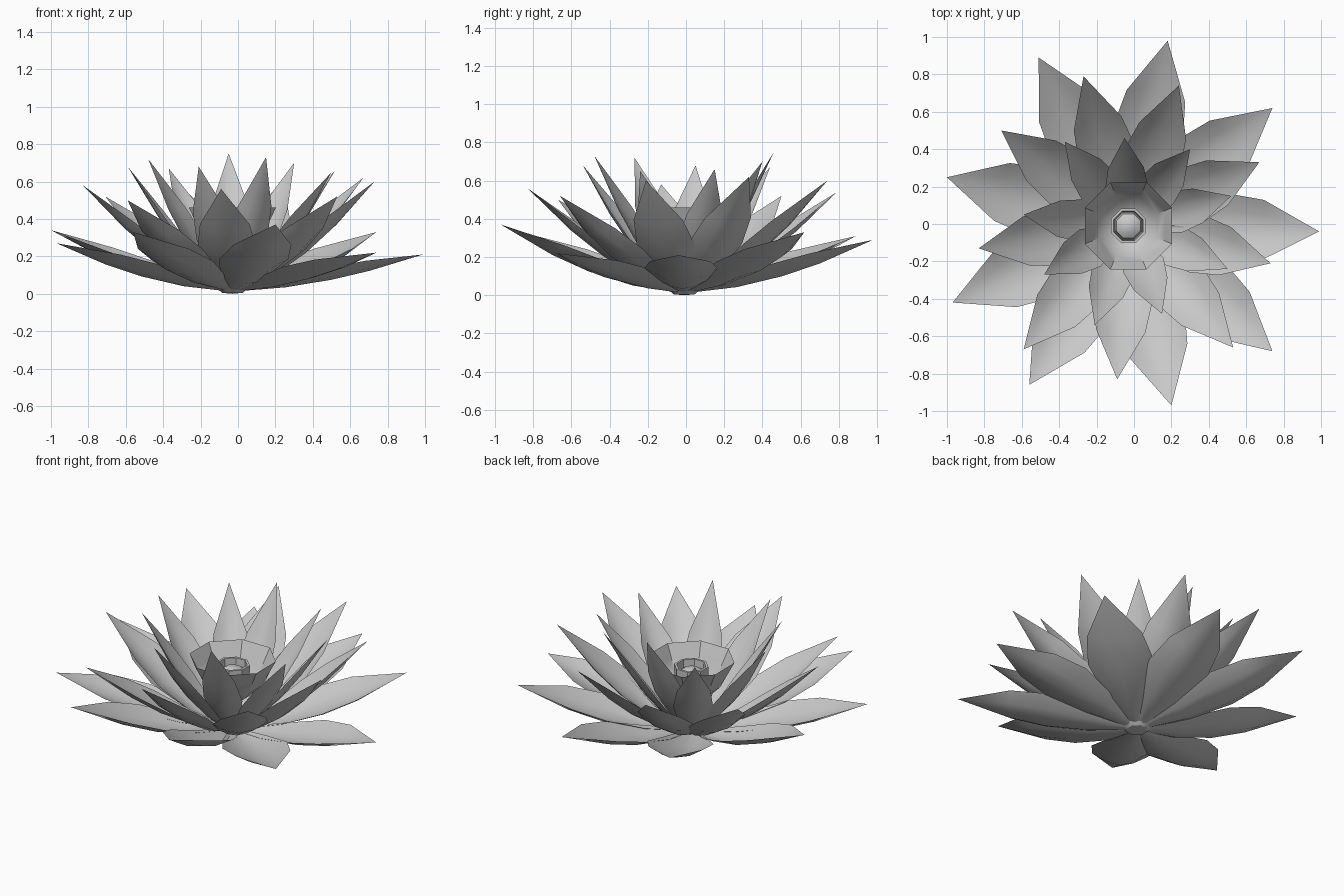
import bpy
import bmesh
import math
from mathutils import Vector

cube = bpy.data.objects.get("Cube")
if cube:
    bpy.data.objects.remove(cube, do_unlink=True)

# One plain grey for the whole flower
grey = bpy.data.materials.new("petal grey")
grey.use_nodes = True
colour = (0.58, 0.58, 0.58, 1)
grey.diffuse_color = colour
grey.node_tree.nodes["Principled BSDF"].inputs["Base Color"].default_value = colour

CENTRE = Vector((-0.03, -0.01, 0))


def finish(name, bm, angle):
    """Turn a bmesh into a smooth shaded object."""
    mesh = bpy.data.meshes.new(name)
    bm.to_mesh(mesh)
    bm.free()
    mesh.materials.append(grey)
    obj = bpy.data.objects.new(name, mesh)
    bpy.context.collection.objects.link(obj)
    bpy.ops.object.select_all(action='DESELECT')
    obj.select_set(True)
    bpy.context.view_layer.objects.active = obj
    bpy.ops.object.shade_smooth_by_angle(angle=math.radians(angle))
    return obj


def lathe(name, profile, sides=8):
    """Revolve a radius and height profile around the flower axis."""
    bm = bmesh.new()
    rings = []
    for radius, height in profile:
        ring = []
        for i in range(sides):
            a = math.tau * (i + 0.5) / sides
            ring.append(bm.verts.new(CENTRE + Vector(
                (radius * math.cos(a), radius * math.sin(a), height))))
        rings.append(ring)
    for low, high in zip(rings, rings[1:]):
        for i in range(sides):
            j = (i + 1) % sides
            bm.faces.new((low[i], low[j], high[j], high[i]))
    bmesh.ops.remove_doubles(bm, verts=bm.verts, dist=0.0001)
    return finish(name, bm, 35)


# Petal outline: fraction along the petal and half width there
OUTLINE = [(0.06, 0.04), (0.28, 0.13), (0.52, 0.19), (0.72, 0.16)]
ACROSS = (-1, -0.5, 0, 0.5, 1)


def petal(name, tip, width, bend):
    """Cupped pointed petal curving up from the flower base to its tip."""
    tip = Vector(tip)
    reach = Vector((tip.x, tip.y, 0)) - CENTRE
    out = reach.normalized()
    side = Vector((-out.y, out.x, 0))
    base = 0.015
    rise = tip.z - base
    bm = bmesh.new()
    rows = []
    for f, half in OUTLINE:
        spine = CENTRE + reach * f + Vector((0, 0, base + rise * f ** bend))
        slope = bend * rise * f ** (bend - 1) / reach.length
        normal = (Vector((0, 0, 1)) - out * slope).normalized()
        half *= width
        rows.append([bm.verts.new(spine + side * half * s + normal * 0.35 * half * s * s)
                     for s in ACROSS])
    for low, high in zip(rows, rows[1:]):
        for i in range(len(ACROSS) - 1):
            bm.faces.new((low[i + 1], low[i], high[i], high[i + 1]))
    point = bm.verts.new(tip)
    for a, b in zip(rows[-1], rows[-1][1:]):
        bm.faces.new((b, a, point))
    bmesh.ops.recalc_face_normals(bm, faces=bm.faces)
    if sum((f.normal.z for f in bm.faces)) < 0:
        bmesh.ops.reverse_faces(bm, faces=bm.faces)
    return finish(name, bm, 60)


# Three layers of nine petals: relative width, bend and petal tips
LAYERS = {
    "outer_petal": (1.0, 1.8, [
        (0.18, 0.98, 0.29), (0.74, 0.62, 0.33), (0.99, -0.04, 0.21),
        (0.74, -0.68, 0.22), (0.2, -0.97, 0.37), (-0.56, -0.86, 0.33),
        (-0.97, -0.42, 0.27), (-1, 0.25, 0.34), (-0.51, 0.89, 0.31)]),
    "middle_petal": (0.83, 1.6, [
        (0.24, 0.74, 0.6), (0.67, 0.33, 0.62), (0.73, -0.21, 0.6),
        (0.53, -0.66, 0.52), (-0.09, -0.83, 0.56), (-0.59, -0.67, 0.5),
        (-0.83, -0.13, 0.58), (-0.71, 0.5, 0.52), (-0.27, 0.79, 0.54)]),
    "inner_petal": (0.6, 1.5, [
        (-0.05, 0.46, 0.75), (0.3, 0.4, 0.7), (0.52, 0.15, 0.66),
        (0.5, -0.24, 0.65), (0.15, -0.48, 0.73), (-0.21, -0.54, 0.68),
        (-0.48, -0.27, 0.72), (-0.59, 0.05, 0.68), (-0.37, 0.44, 0.67)]),
}
for layer, (width, bend, tips) in LAYERS.items():
    for number, tip in enumerate(tips, 1):
        petal(f"{layer}_{number}", tip, width, bend)

# Small base under the petals
lathe("flower_base", [(0, 0), (0.06, 0.005), (0.09, 0.03), (0, 0.035)])

# Open bowl in the middle of the flower
lathe("centre_bowl", [(0, 0.2), (0.1, 0.23), (0.17, 0.3), (0.21, 0.38), (0.252, 0.46)])

# Raised cup with a rim, and the rounded bud inside it
lathe("centre_cup", [(0.085, 0.22), (0.1, 0.38), (0.1, 0.42),
                     (0.085, 0.42), (0.08, 0.35), (0, 0.35)])
lathe("centre_bud", [(0.078, 0.35), (0.07, 0.38), (0.04, 0.4), (0, 0.405)])
